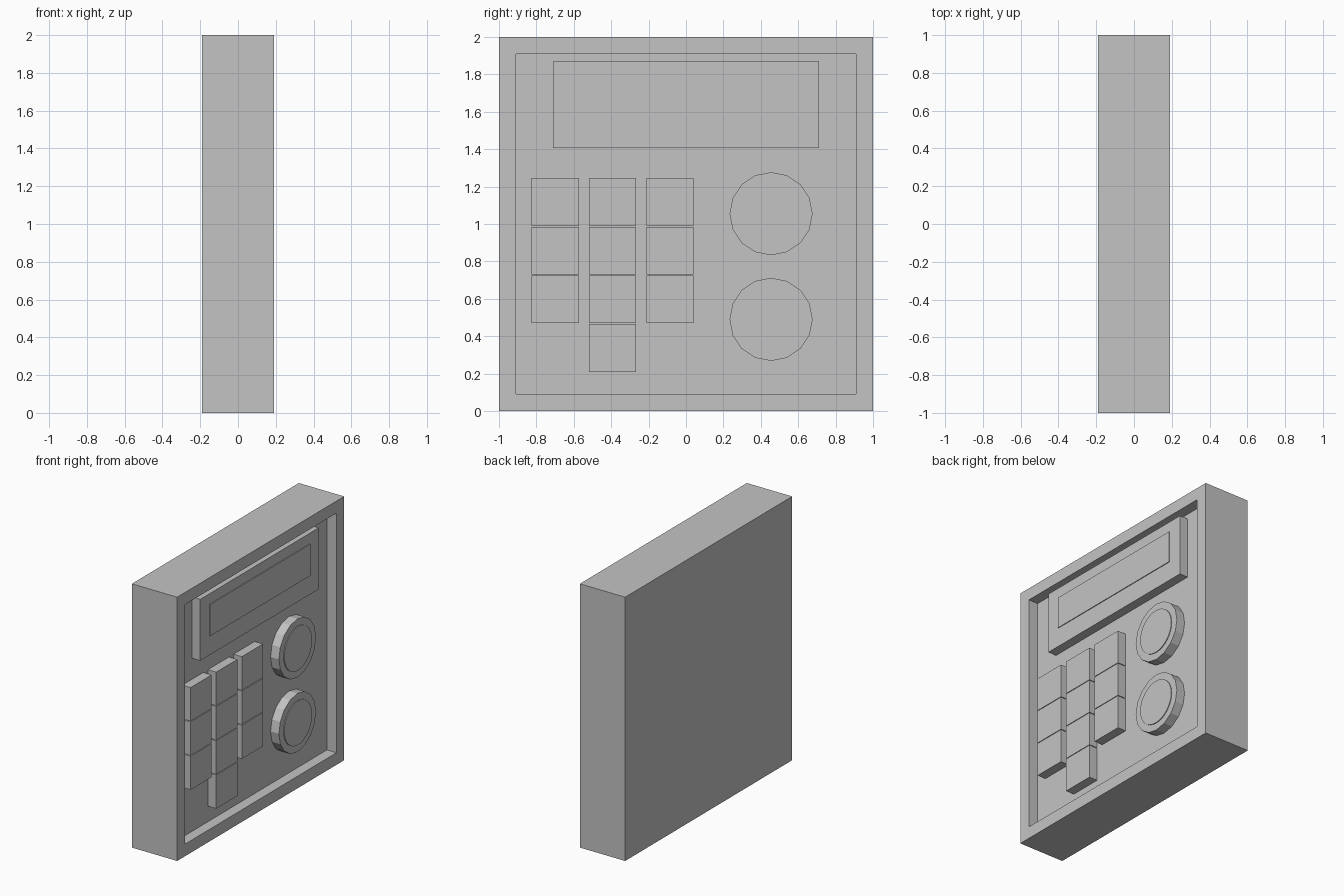
import bpy, bmesh, math
from mathutils import Matrix

cube = bpy.data.objects.get("Cube")
if cube:
    bpy.data.objects.remove(cube, do_unlink=True)

grey = bpy.data.materials.new("plain_grey")
grey.use_nodes = True
colour = (0.55, 0.55, 0.55, 1)
grey.diffuse_color = colour
grey.node_tree.nodes["Principled BSDF"].inputs["Base Color"].default_value = colour

FACE = 0.19           # front plane of the panel
FLOOR = FACE - 0.08   # bottom of the recess
TOP = FACE - 0.01     # front plane of the raised controls


def finish(name, bm):
    mesh = bpy.data.meshes.new(name)
    bm.to_mesh(mesh)
    bm.free()
    mesh.materials.append(grey)
    obj = bpy.data.objects.new(name, mesh)
    bpy.context.collection.objects.link(obj)
    return obj


def box_mesh(x0, x1, y0, y1, z0, z1):
    bm = bmesh.new()
    place = Matrix.Translation(((x0 + x1) / 2, (y0 + y1) / 2, (z0 + z1) / 2))
    size = Matrix.Diagonal((x1 - x0, y1 - y0, z1 - z0, 1))
    bmesh.ops.create_cube(bm, size=1, matrix=place @ size)
    return bm


def box(name, *bounds):
    return finish(name, box_mesh(*bounds))


def disc(name, x0, x1, y, z, radius, sides):
    bm = bmesh.new()
    place = Matrix.Translation(((x0 + x1) / 2, y, z)) @ Matrix.Rotation(math.pi / 2, 4, 'Y')
    bmesh.ops.create_cone(bm, cap_ends=True, segments=sides, radius1=radius,
                          radius2=radius, depth=x1 - x0, matrix=place)
    return finish(name, bm)


# Case with a rectangular recess in its +x face
bm = box_mesh(-FACE, FACE, -1, 1, 0, 2)
panel = [f for f in bm.faces if f.normal.x > 0.9]
bmesh.ops.inset_region(bm, faces=panel, thickness=0.13)
bmesh.ops.inset_region(bm, faces=panel, thickness=0, depth=FLOOR - FACE)
finish("case", bm)

# Display block and its thin screen
box("display_block", FLOOR, TOP, -0.71, 0.71, 1.405, 1.87)
box("display_screen", TOP, TOP + 0.006, -0.6, 0.6, 1.55, 1.79)

# Keypad: three full rows and a single centre key below
for row in range(4):
    for col in range(3):
        if row == 3 and col != 1:
            continue
        y = -0.825 + 0.307 * col
        z = 1.245 - 0.26 * row
        box(f"key_{row}_{col}", FLOOR, TOP, y, y + 0.252, z - 0.255, z)

# Two round dials with thin raised centres
for label, z in (("upper", 1.055), ("lower", 0.49)):
    disc(f"{label}_dial", FLOOR, TOP, 0.455, z, 0.222, 16)
    disc(f"{label}_dial_centre", TOP, TOP + 0.006, 0.455, z, 0.167, 32)
